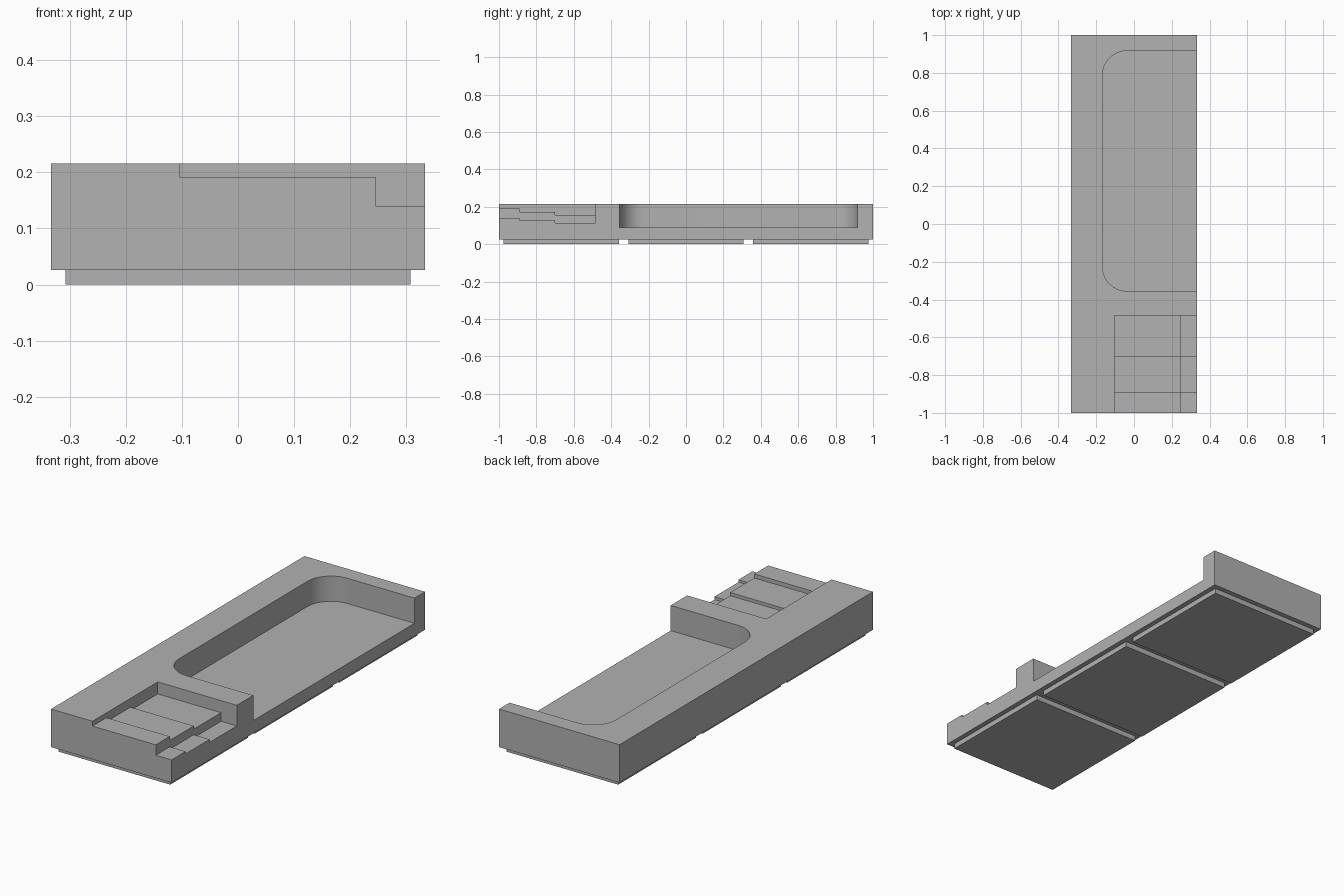
import bpy, bmesh, math

old = bpy.data.objects.get("Cube")
if old:
    bpy.data.objects.remove(old, do_unlink=True)

GREY = (0.445, 0.445, 0.445, 1)
grey = bpy.data.materials.new("plain grey")
grey.use_nodes = True
grey.diffuse_color = GREY
grey.node_tree.nodes["Principled BSDF"].inputs["Base Color"].default_value = GREY


def prism(name, points, offset):
    """Extrude a planar outline by the offset vector."""
    bm = bmesh.new()
    face = bm.faces.new([bm.verts.new(p) for p in points])
    top = bmesh.ops.extrude_face_region(bm, geom=[face])["geom"]
    bmesh.ops.translate(bm, vec=offset,
                        verts=[v for v in top if isinstance(v, bmesh.types.BMVert)])
    bmesh.ops.recalc_face_normals(bm, faces=bm.faces)
    mesh = bpy.data.meshes.new(name)
    bm.to_mesh(mesh)
    bm.free()
    mesh.materials.append(grey)
    obj = bpy.data.objects.new(name, mesh)
    bpy.context.collection.objects.link(obj)
    return obj


def box(name, x0, x1, y0, y1, z0, z1):
    return prism(name, [(x0, y0, z0), (x1, y0, z0), (x1, y1, z0), (x0, y1, z0)],
                 (0, 0, z1 - z0))


def cut(target, cutter):
    """Subtract the cutter and remove it."""
    bpy.context.view_layer.objects.active = target
    mod = target.modifiers.new("cut", "BOOLEAN")
    mod.operation = "DIFFERENCE"
    mod.solver = "EXACT"
    mod.object = cutter
    cutter.hide_render = True
    bpy.ops.object.modifier_apply(modifier=mod.name)
    bpy.data.objects.remove(cutter, do_unlink=True)


def stair_cutter(name, x0, heights):
    """Descending stair profile, open at the front and the left side."""
    ends = (-1.1, -0.89, -0.70, -0.485)
    outline = [(x0, ends[0], 0.3)]
    for i, z in enumerate(heights):
        outline += [(x0, ends[i], z), (x0, ends[i + 1], z)]
    outline.append((x0, ends[-1], 0.3))
    return prism(name, outline, (0.5 - x0, 0, 0))


# Main slab
body = box("body", -0.333, 0.333, -1, 1, 0.026, 0.216)

# Long recess, rounded at its inner corners and open on the left side
R, X0, Y0, Y1, FLOOR = 0.13, -0.167, -0.355, 0.917, 0.09
outline = [(0.5, Y0, FLOOR), (0.5, Y1, FLOOR)]
for cy, start in ((Y1 - R, 90), (Y0 + R, 180)):
    for i in range(17):
        a = math.radians(start + 90 * i / 16)
        outline.append((X0 + R + R * math.cos(a), cy + R * math.sin(a), FLOOR))
cut(body, prism("recess_cutter", outline, (0, 0, 0.3)))

# Stepped treads and the lower side ledge
cut(body, stair_cutter("tread_cutter", -0.104, (0.192, 0.172, 0.156)))
cut(body, stair_cutter("ledge_cutter", 0.246, (0.14, 0.128, 0.113)))

bpy.ops.object.select_all(action="DESELECT")
body.select_set(True)
bpy.context.view_layer.objects.active = body
bpy.ops.object.shade_smooth_by_angle(angle=math.radians(30))

# Square pads underneath
for label, y in (("front", -0.667), ("middle", 0), ("back", 0.667)):
    box(label + "_pad", -0.308, 0.308, y - 0.308, y + 0.308, 0, 0.026)
